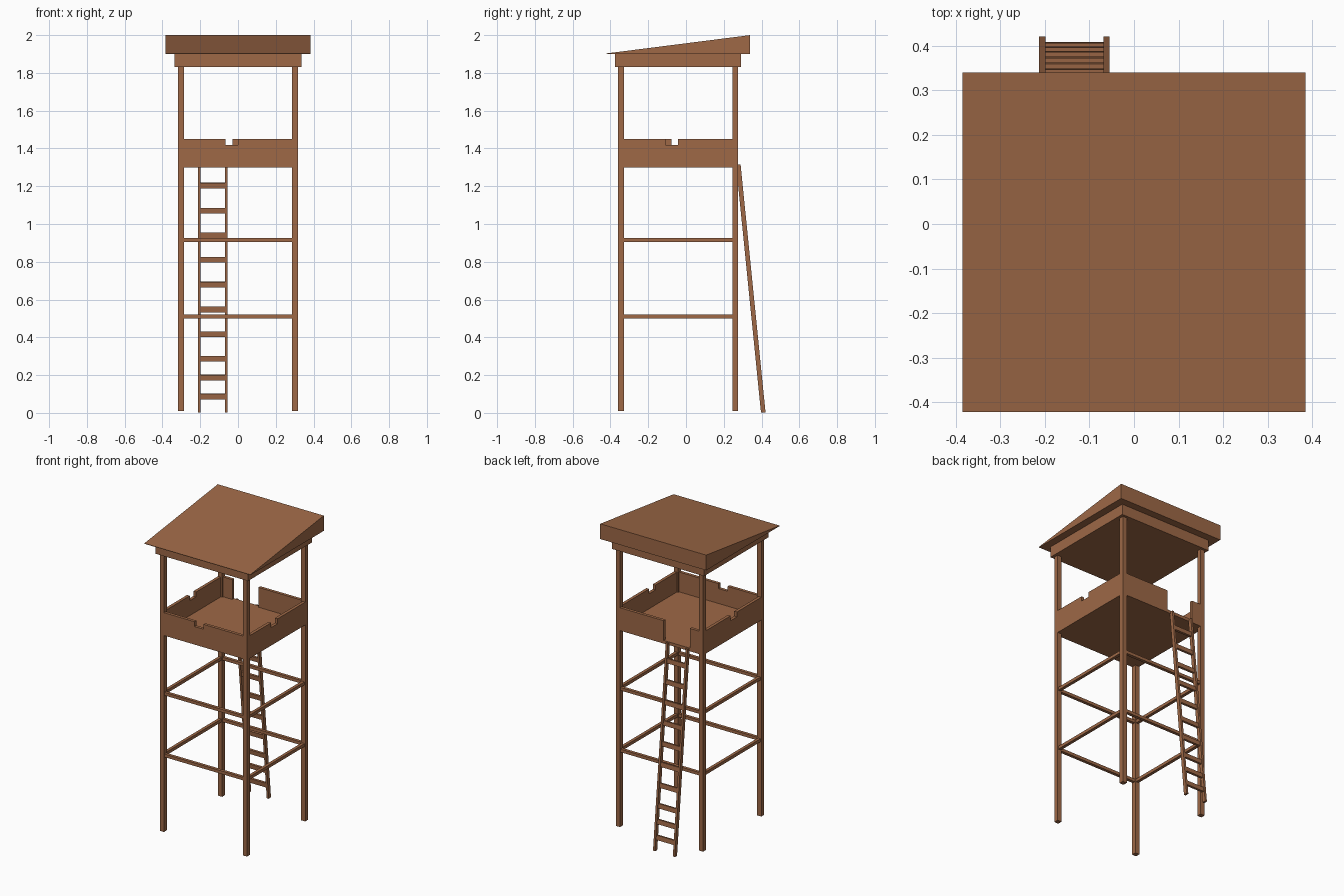
import bpy, bmesh, math
from mathutils import Matrix, Vector

if "Cube" in bpy.data.objects:
    bpy.data.objects.remove(bpy.data.objects["Cube"])

wood = bpy.data.materials.new("brown wood")
wood.diffuse_color = (0.342, 0.14, 0.062, 1)
wood.use_nodes = True
wood.node_tree.nodes["Principled BSDF"].inputs["Base Color"].default_value = wood.diffuse_color


def make(name, bm):
    bmesh.ops.recalc_face_normals(bm, faces=bm.faces)
    me = bpy.data.meshes.new(name)
    bm.to_mesh(me)
    bm.free()
    me.materials.append(wood)
    ob = bpy.data.objects.new(name, me)
    bpy.context.collection.objects.link(ob)
    return ob


def box(name, x0, x1, y0, y1, z0, z1):
    bm = bmesh.new()
    m = Matrix.Translation(((x0 + x1) / 2, (y0 + y1) / 2, (z0 + z1) / 2)) \
        @ Matrix.Diagonal((x1 - x0, y1 - y0, z1 - z0, 1))
    bmesh.ops.create_cube(bm, size=1, matrix=m)
    return make(name, bm)


def wall(name, outline, place):
    """Extrude a (u, z) outline; place(u, depth 0/1, z) gives the position."""
    bm = bmesh.new()
    a = [bm.verts.new(place(u, 0, z)) for u, z in outline]
    b = [bm.verts.new(place(u, 1, z)) for u, z in outline]
    bm.faces.new(a)
    bm.faces.new(b[::-1])
    n = len(a)
    for i in range(n):
        j = (i + 1) % n
        bm.faces.new((a[i], a[j], b[j], b[i]))
    return make(name, bm)


CY, H, P = -0.042, 0.317, 0.03        # tower centre, half width, post width
X0, X1, Y0, Y1 = -H, H, CY - H, CY + H
T = 0.02                              # wall thickness
ZB, ZT, ZN = 1.30, 1.45, 1.418        # wall bottom, top, notch

# corner posts
for sx in (-1, 1):
    for sy in (-1, 1):
        cx, cy = sx * (H - P / 2), CY + sy * (H - P / 2)
        box("corner_post", cx - P / 2, cx + P / 2, cy - P / 2, cy + P / 2, 0.01, 1.84)

# cross rails
for z in (0.51, 0.915):
    for s in (-1, 1):
        c = s * (H - P / 2)
        box("cross_rail_x", X0 + P, X1 - P, CY + c - 0.01, CY + c + 0.01, z - 0.01, z + 0.01)
        box("cross_rail_y", c - 0.01, c + 0.01, Y0 + P, Y1 - P, z - 0.01, z + 0.01)

# platform floor
box("platform_floor", X0 + 0.001, X1 - 0.001, Y0 + 0.001, Y1 - 0.001, ZB, 1.32)


# parapet walls with lookout notches
def notched(u0, u1, n0, n1):
    return [(u0, ZB), (u1, ZB), (u1, ZT), (n1, ZT), (n1, ZN), (n0, ZN), (n0, ZT), (u0, ZT)]


wall("front_wall", notched(X0, X1, -0.065, 0.0), lambda u, d, z: (u, Y0 + d * T, z))
wall("right_wall", notched(Y0, Y1, -0.108, -0.042), lambda u, d, z: (X1 - d * T, u, z))
wall("left_wall", notched(Y0, Y1, -0.076, -0.01), lambda u, d, z: (X0 + d * T, u, z))
# back wall in two pieces around the ladder opening
box("back_wall_long", -0.03, X1, Y1 - T, Y1, ZB, ZT)
box("back_wall_short", X0, -0.22, Y1 - T, Y1, ZB, ZT)

# roof: flat slab and sloping wedge
box("roof_slab", -0.335, 0.335, CY - 0.333, CY + 0.333, 1.83, 1.90)
wall("roof_wedge", [(-0.422, 1.9), (0.34, 1.9), (0.34, 2.0), (-0.422, 1.903)],
     lambda u, d, z: (-0.385 + d * 0.77, u, z))

# leaning ladder
bot, top = Vector((0, 0.409, 0.002)), Vector((0, 0.277, 1.315))
tilt = math.atan2(bot.y - top.y, top.z - bot.z)
rot = Matrix.Rotation(tilt, 4, 'X')


def tilted(name, x0, x1, centre, depth, length):
    bm = bmesh.new()
    m = Matrix.Translation(((x0 + x1) / 2, centre.y, centre.z)) @ rot \
        @ Matrix.Diagonal((x1 - x0, depth, length, 1))
    bmesh.ops.create_cube(bm, size=1, matrix=m)
    return make(name, bm)


for x in (-0.213, -0.069):
    tilted("ladder_stile", x, x + 0.014, (bot + top) / 2, 0.024, (top - bot).length)
for z in (0.085, 0.185, 0.285, 0.415, 0.547, 0.678, 0.81, 0.94, 1.07, 1.203):
    tilted("ladder_rung", -0.2, -0.068, bot.lerp(top, z / 1.315), 0.014, 0.03)
